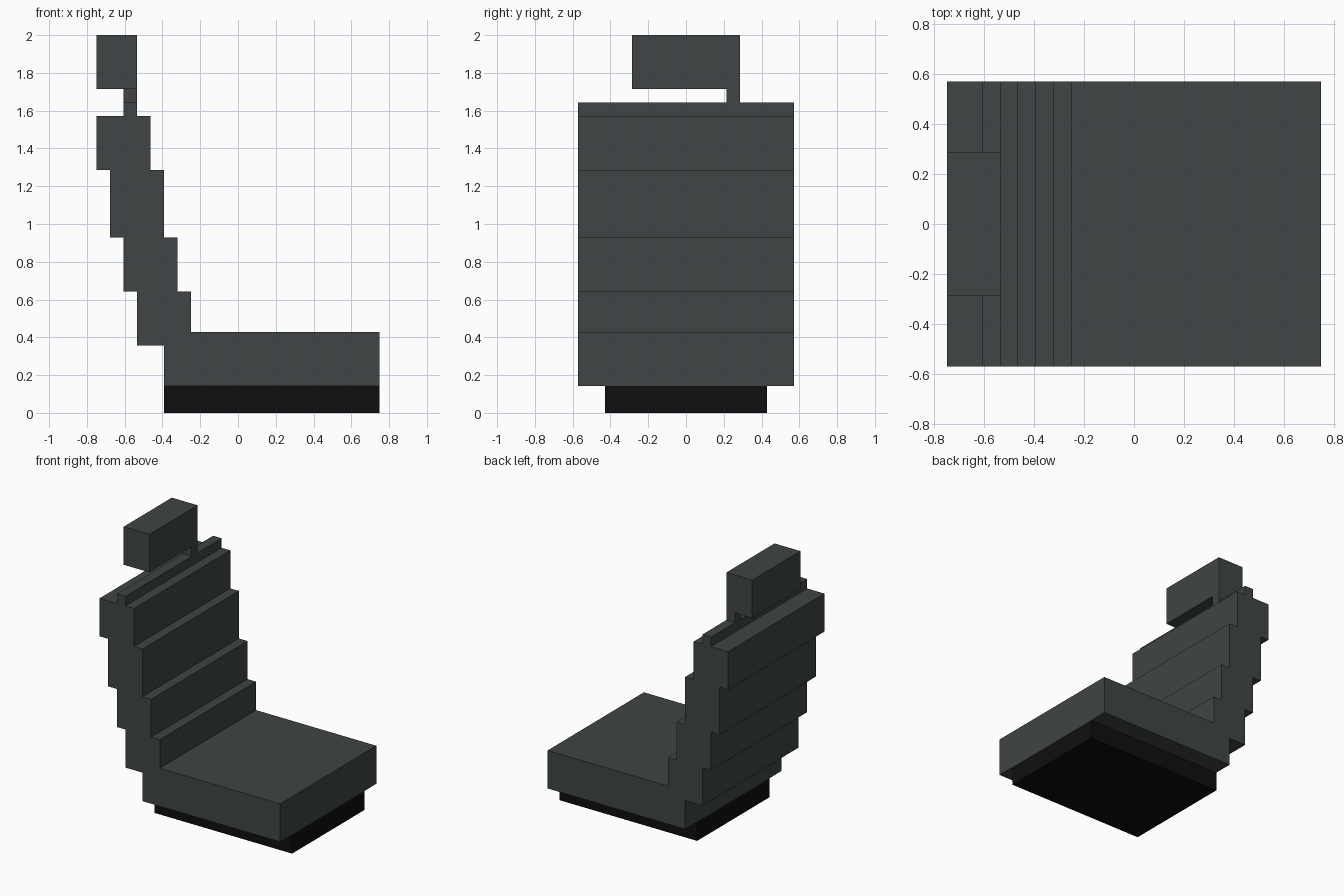
import bpy
import bmesh

U = 2 / 28  # grid unit: the seat is 28 units tall

old = bpy.data.objects.get("Cube")
if old:
    bpy.data.objects.remove(old, do_unlink=True)


def material(name, colour):
    mat = bpy.data.materials.new(name)
    mat.use_nodes = True
    mat.diffuse_color = colour
    mat.node_tree.nodes["Principled BSDF"].inputs["Base Color"].default_value = colour
    return mat


def extrude_profile(name, profile, half_width, mat, y_mid=0):
    """Extrude an (x, z) outline across y, all in grid units."""
    bm = bmesh.new()
    verts = [bm.verts.new((x * U, (y_mid - half_width) * U, z * U)) for x, z in profile]
    face = bm.faces.new(verts)
    new = bmesh.ops.extrude_face_region(bm, geom=[face])["geom"]
    moved = [v for v in new if isinstance(v, bmesh.types.BMVert)]
    bmesh.ops.translate(bm, verts=moved, vec=(0, 2 * half_width * U, 0))
    bmesh.ops.recalc_face_normals(bm, faces=bm.faces)
    mesh = bpy.data.meshes.new(name)
    bm.to_mesh(mesh)
    bm.free()
    mesh.materials.append(mat)
    obj = bpy.data.objects.new(name, mesh)
    bpy.context.collection.objects.link(obj)
    return obj


def rectangle(x0, x1, z0, z1):
    return [(x0, z0), (x1, z0), (x1, z1), (x0, z1)]


fabric = material("dark grey fabric", (0.050, 0.060, 0.058, 1))
black = material("black base", (0.0045, 0.0045, 0.0045, 1))

# Cushion and stepped backrest share one outline; each step leans back one unit
steps = [5, 9, 13, 18, 22]
front, rear = [], []
for i, (low, high) in enumerate(zip(steps, steps[1:])):
    x_rear, x_front = -7.5 - i, -3.5 - i
    front += [(x_front, max(low, 6)), (x_front, high)]
    rear += [(x_rear, low), (x_rear, high)]
cushion = [(-5.5, 5), (-5.5, 2), (10.5, 2), (10.5, 6)]
ridge = [(-7.5, 22), (-7.5, 23), (-8.5, 23), (-8.5, 22)]
extrude_profile("seat_and_backrest", cushion + front + ridge + rear[::-1], 8, fabric)

# Plinth under the cushion
extrude_profile("base", rectangle(-5.5, 10.5, 0, 2), 6, black)

# Headrest on its single offset post
extrude_profile("headrest_post", rectangle(-8.5, -7.5, 23, 24), 0.5, fabric, y_mid=3.5)
extrude_profile("headrest", rectangle(-10.5, -7.5, 24, 28), 4, fabric)
